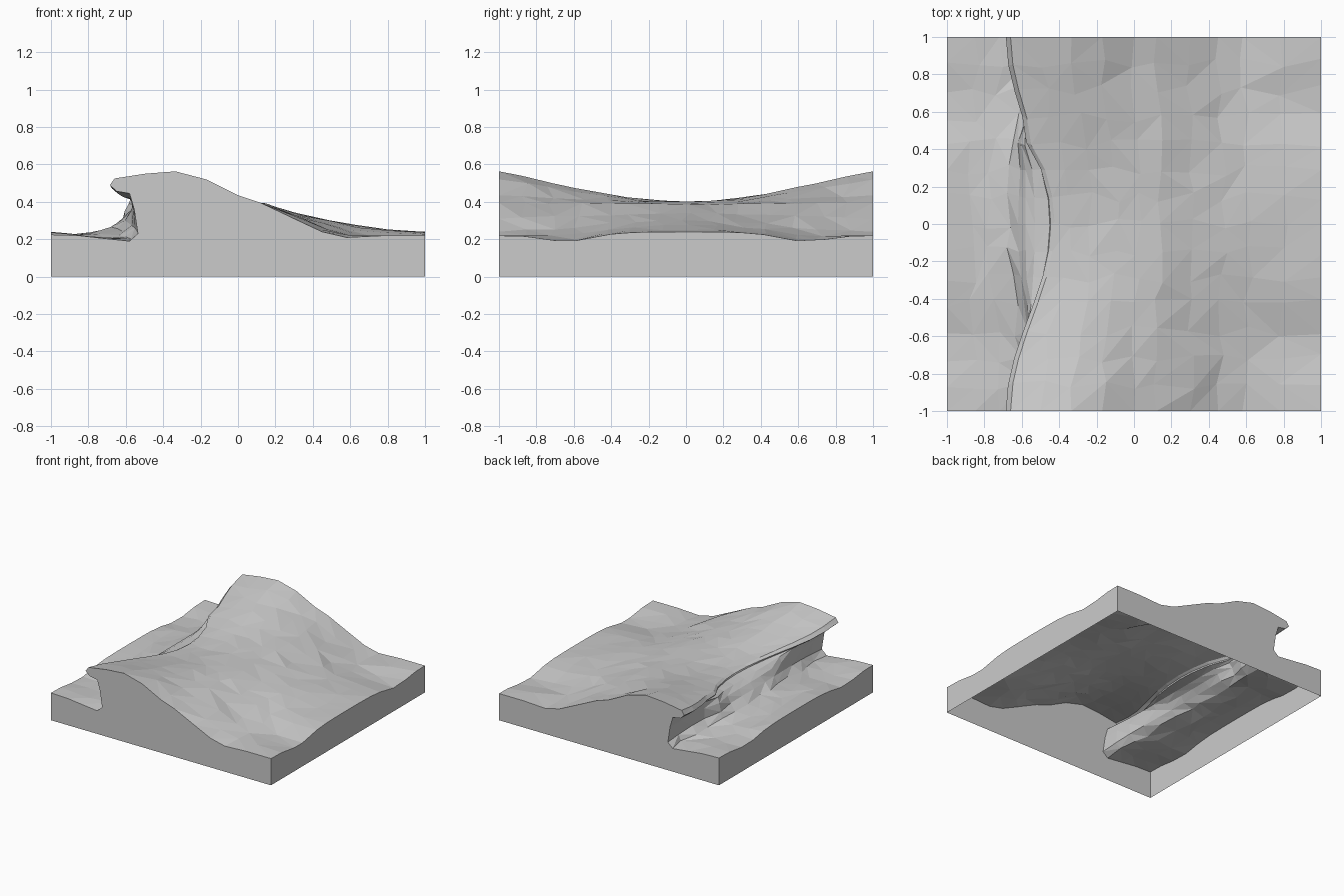
import bpy, bmesh, math, random

random.seed(4)
if "Cube" in bpy.data.objects:
    bpy.data.objects.remove(bpy.data.objects["Cube"])

# One grey material
grey = bpy.data.materials.new("plain grey")
grey.use_nodes = True
colour = (0.6, 0.6, 0.6, 1)
grey.diffuse_color = colour
grey.node_tree.nodes["Principled BSDF"].inputs["Base Color"].default_value = colour

# Wave cross-sections (x, z): tall curl at both ends, low swell in the middle
curl = [(-1, .225), (-.85, .22), (-.72, .205), (-.58, .19), (-.535, .23), (-.555, .36),
        (-.58, .445), (-.65, .457), (-.685, .49), (-.66, .525), (-.5, .55), (-.335, .563),
        (-.17, .52), (0, .435), (.12, .395), (.3, .31), (.45, .24), (.58, .21),
        (.78, .22), (1, .22)]
swell = [(-1, .24), (-.87, .23), (-.77, .235), (-.68, .265), (-.62, .31), (-.58, .35),
         (-.53, .372), (-.45, .382), (-.445, .392), (-.425, .402), (-.35, .402), (-.22, .4),
         (-.1, .398), (.02, .396), (.14, .386), (.3, .337), (.48, .3), (.62, .275),
         (.8, .25), (1, .24)]
ROWS = 14
LIP = range(4, 10)


def surface_point(col, y):
    """Blend the two sections along the crest and dip the water near the edges."""
    across = (1 - math.cos(math.pi * y)) / 2
    rise = .4 * across + .6 * y * y
    (x0, z0), (x1, z1) = swell[col], curl[col]
    x = x0 + (x1 - x0) * across
    z = z0 + (z1 - z0) * rise
    dip = math.exp(-((abs(y) - .63) / .18) ** 2)
    edge = min(1, max(0, (abs(x + .1) - .45) / .5))
    # Ragged bulge in the lip on the back half
    if col in LIP:
        x -= .035 * math.exp(-((y - .43) / .1) ** 2)
    return x, z - .04 * dip * edge


bm = bmesh.new()
grid = []
for r in range(ROWS + 1):
    row_y = -1 + 2 * r / ROWS
    row = []
    for c in range(len(curl)):
        y = row_y
        inner_row, inner_col = 0 < r < ROWS, 0 < c < len(curl) - 1
        if inner_row:
            y += random.uniform(-.03, .03) * (.3 if c in LIP else 1)
        x, z = surface_point(c, y)
        if inner_row and inner_col and c not in LIP:
            x += random.uniform(-.025, .025)
            z += random.uniform(-.004, .004)
        row.append(bm.verts.new((x, y, z)))
    grid.append(row)

# Faceted water surface with varied diagonals
for r in range(ROWS):
    for c in range(len(curl) - 1):
        a, b = grid[r][c], grid[r][c + 1]
        d, e = grid[r + 1][c], grid[r + 1][c + 1]
        if random.random() < .5:
            bm.faces.new((a, b, e))
            bm.faces.new((a, e, d))
        else:
            bm.faces.new((a, b, d))
            bm.faces.new((b, e, d))

# Four flat walls down to the ground, open underneath
corner = {(x, y): bm.verts.new((x, y, 0)) for x in (-1, 1) for y in (-1, 1)}
left = [row[0] for row in grid]
right = [row[-1] for row in grid]
bm.faces.new([corner[-1, -1], corner[1, -1]] + grid[0][::-1])
bm.faces.new([corner[1, 1], corner[-1, 1]] + grid[-1])
bm.faces.new([corner[1, -1], corner[1, 1]] + right[::-1])
bm.faces.new([corner[-1, 1], corner[-1, -1]] + left)

mesh = bpy.data.meshes.new("wave_tile")
bm.to_mesh(mesh)
bm.free()
mesh.materials.append(grey)
tile = bpy.data.objects.new("wave_tile", mesh)
bpy.context.collection.objects.link(tile)
